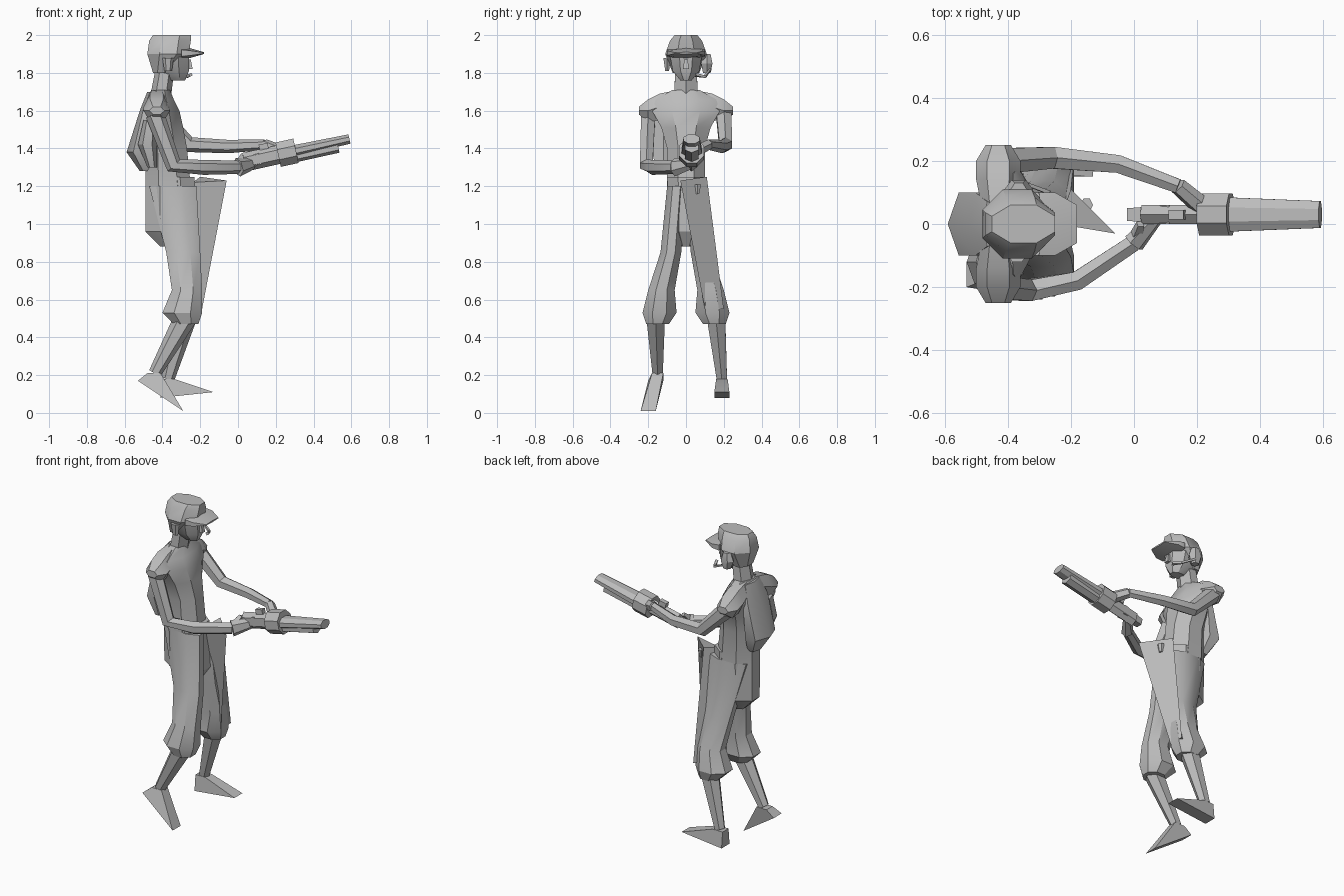
import bpy, bmesh
from math import sin, cos, pi
from mathutils import Vector

default_cube = bpy.data.objects.get("Cube")
if default_cube:
    bpy.data.objects.remove(default_cube, do_unlink=True)

grey = bpy.data.materials.new("plain_grey")
grey.use_nodes = True
grey.diffuse_color = (.5, .5, .5, 1)
shader = grey.node_tree.nodes["Principled BSDF"]
shader.inputs["Base Color"].default_value = grey.diffuse_color


def loft(name, rings):
    """Skin a closed surface over rings that share one vertex count."""
    mesh = bpy.data.meshes.new(name)
    bm = bmesh.new()
    loops = [[bm.verts.new(point) for point in ring] for ring in rings]
    for lower, upper in zip(loops, loops[1:]):
        for i in range(len(lower)):
            bm.faces.new((lower[i - 1], lower[i], upper[i], upper[i - 1]))
    bm.faces.new(loops[0])
    bm.faces.new(loops[-1])
    bmesh.ops.recalc_face_normals(bm, faces=bm.faces)
    bm.to_mesh(mesh)
    bm.free()
    mesh.materials.append(grey)
    part = bpy.data.objects.new(name, mesh)
    bpy.context.collection.objects.link(part)
    bpy.ops.object.select_all(action="DESELECT")
    part.select_set(True)
    bpy.context.view_layer.objects.active = part
    bpy.ops.object.shade_smooth_by_angle()


def unit_polygon(sides):
    """Regular polygon scaled to fill a square reaching one unit each way."""
    offset = .5 if sides % 4 == 0 else 0
    angles = [2 * pi * (i + offset) / sides for i in range(sides)]
    wide = max(cos(angle) for angle in angles)
    tall = max(sin(angle) for angle in angles)
    return [(cos(angle) / wide, sin(angle) / tall) for angle in angles]


def stack(name, sections, centre=0, sides=8, along_x=False):
    """Loft of sections given as height, back, front and half width.
    Along x they run forward, as position, bottom, top and half width."""
    rings = []
    for position, low, high, half_width in sections:
        ring = []
        for across, sideways in unit_polygon(sides):
            a = (low + high) / 2 + (high - low) / 2 * across
            y = centre + half_width * sideways
            ring.append((position, y, a) if along_x else (a, y, position))
        rings.append(ring)
    loft(name, rings)


def limb(name, joints, start, end, sides=6, width=1):
    """Tube through the joints whose radius changes evenly from start to end."""
    points = [Vector(joint) for joint in joints]
    last = len(points) - 1
    rings = []
    for i, point in enumerate(points):
        tangent = points[min(i + 1, last)] - points[max(i - 1, 0)]
        across = tangent.cross(Vector((0, 1, 0))).normalized()
        sideways = across.cross(tangent).normalized() * width
        radius = start + (end - start) * i / last
        rings.append([point + radius * (across * a + sideways * b) for a, b in unit_polygon(sides)])
    loft(name, rings)


# Torso and neck
stack("torso", [(1.2, -.49, -.25, .1), (1.4, -.49, -.27, .1), (1.51, -.5, -.29, .13),
                (1.6, -.5, -.31, .18), (1.66, -.48, -.34, .16), (1.71, -.46, -.36, .07)])
limb("neck", [(-.41, 0, 1.67), (-.39, 0, 1.8)], .055, .05, width=1.15)

# Backpack with a side pouch
stack("backpack", [(1.28, -.52, -.45, .05), (1.38, -.59, -.45, .1), (1.6, -.52, -.45, .1),
                   (1.7, -.48, -.42, .07)], sides=6)
stack("side_pouch", [(1.3, -.48, -.43, .04), (1.42, -.53, -.43, .07), (1.55, -.5, -.43, .06)],
      centre=-.12, sides=6)

# Head, nose, cap and brim
stack("head", [(1.76, -.37, -.28, .03), (1.81, -.44, -.26, .07), (1.92, -.46, -.26, .09)])
stack("nose", [(1.82, -.3, -.24, .015), (1.87, -.3, -.25, .01)], sides=4)
stack("cap", [(1.8, -.45, -.37, .07), (1.9, -.48, -.26, .11), (1.97, -.47, -.25, .085),
              (2, -.45, -.25, .06)])
stack("cap_brim", [(-.3, 1.87, 1.94, .1), (-.25, 1.88, 1.93, .1), (-.18, 1.9, 1.91, .06)],
      sides=6, along_x=True)

# Headset
stack("left_earpiece", [(1.8, -.39, -.34, .02), (1.85, -.41, -.32, .03), (1.9, -.39, -.34, .02)],
      centre=.11, sides=6)
stack("right_ear", [(1.81, -.39, -.35, .01), (1.88, -.4, -.34, .02)], centre=-.1, sides=6)
limb("microphone_boom", [(-.35, .13, 1.82), (-.27, .1, 1.78), (-.25, .05, 1.79)], .005, .008, sides=4)

# Trousers with a flared front panel
stack("trouser_seat", [(.88, -.41, -.27, .04), (.96, -.49, -.22, .09), (1.25, -.49, -.23, .1)])
loft("front_panel", [
    [(-.19, .1, .55), (-.19, .2, .55), (-.27, .15, .55)],
    [(-.06, -.03, 1.23), (-.2, .11, 1.25), (-.24, 0, 1.22)]])
stack("panel_clip", [(1.16, -.16, -.14, .01), (1.21, -.17, -.13, .02)], centre=.06, sides=6)

# Trouser legs as height, back, front, half width and distance from the middle
leg_sections = [(.47, -.34, -.21, .06, .15), (.53, -.4, -.19, .09, .14), (.65, -.35, -.19, .07, .13),
                (.85, -.38, -.2, .055, .08), (1.2, -.47, -.22, .05, .05)]

# Shoulder caps as distance from the middle, bottom, top and half depth
shoulder_sections = [(.04, 1.6, 1.71, .05), (.14, 1.55, 1.69, .07), (.2, 1.54, 1.66, .07),
                     (.25, 1.58, 1.62, .04)]

# Paired parts, with the right foot pushed back and its toe pointing down
stances = [
    ("left", 1, (-.37, .19, .18), (-.41, .19, .08), (-.13, .19, .11)),
    ("right", -1, (-.44, -.15, .21), (-.53, -.16, .17), (-.29, -.2, .01))]
for label, side, ankle, heel, toe in stances:
    rings = []
    for height, back, front, half_width, spread in leg_sections:
        rings.append([((back + front) / 2 + (front - back) / 2 * a, side * spread + half_width * b, height)
                      for a, b in unit_polygon(8)])
    loft(label + "_trouser_leg", rings)
    limb(label + "_shin", [(-.28, side * .16, .5), ankle], .06, .034, width=.8)
    outlines = []
    for way in (-1, 1):
        instep = Vector(ankle) + Vector((.03, way * .03, 0))
        collar = Vector(ankle) + Vector((-.04, way * .03, 0))
        edge = Vector((0, way * .04, 0))
        outlines.append([instep, collar, Vector(heel) + edge, Vector(toe) + edge])
    loft(label + "_shoe", outlines)
    rings = []
    for spread, bottom, top, half_depth in shoulder_sections:
        rings.append([(half_depth * a - .43, side * spread, (bottom + top) / 2 + (top - bottom) / 2 * b)
                      for a, b in unit_polygon(6)])
    loft(label + "_shoulder", rings)

# Arms and hands
right_wrist, right_knuckles = (0, -.06, 1.3), (.08, .03, 1.32)
left_wrist, left_knuckles = (.14, .12, 1.42), (.21, .06, 1.39)
limb("right_arm", [(-.44, -.2, 1.58), (-.34, -.21, 1.31), (-.18, -.18, 1.3), right_wrist],
     .05, .035, width=.75)
limb("left_arm", [(-.42, .2, 1.58), (-.26, .21, 1.42), (-.05, .19, 1.41), left_wrist],
     .05, .028, width=.8)
limb("right_hand", [right_wrist, right_knuckles], .05, .03, width=.6)
limb("left_hand", [left_wrist, left_knuckles], .03, .035, width=.8)
limb("right_thumb", [right_wrist, (.02, 0, 1.36)], .02, .01, sides=4)

# Launcher, built along one sloping line
breech, muzzle = Vector((0, .03, 1.32)), Vector((.59, .03, 1.45))
drop = Vector((0, 0, -.03))


def launcher_part(name, rear, front, start, end, shift=Vector(), sides=8, width=1):
    ends = [breech.lerp(muzzle, place) + shift for place in (rear, front)]
    limb("launcher_" + name, ends, start, end, sides, width)


launcher_part("stock", -.03, .2, .02, .03, sides=4)
launcher_part("body", .05, .4, .05, .05, sides=6, width=.6)
launcher_part("collar", .36, .52, .066, .066)
launcher_part("upper_barrel", .5, 1, .032, .025, width=1.7)
launcher_part("lower_barrel", .5, .9, .03, .03, drop, sides=6, width=1.2)
launcher_part("rear_sight", .19, .27, .015, .015, drop * -2, sides=4)
